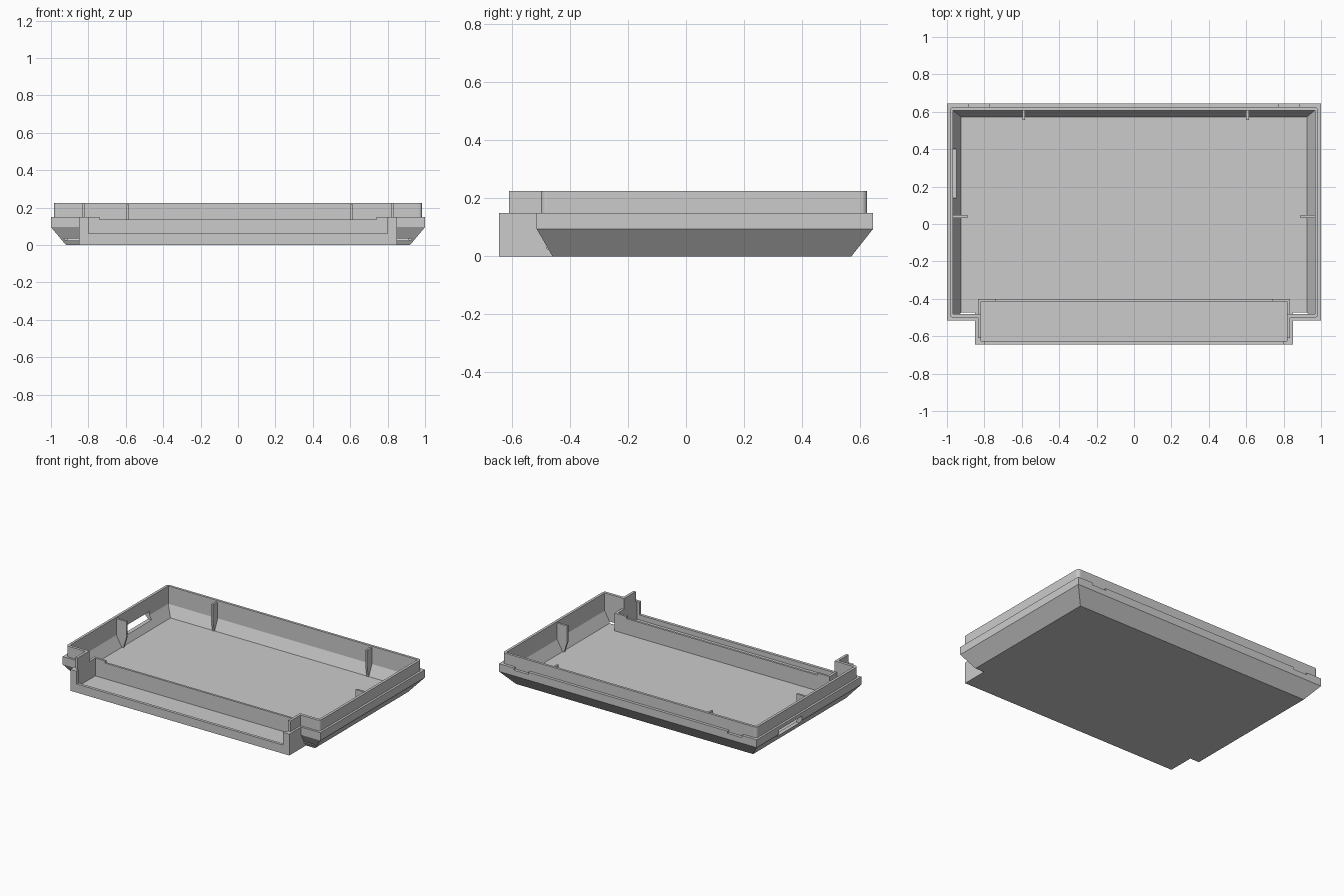
import bpy, bmesh

cube = bpy.data.objects.get("Cube")
if cube:
    bpy.data.objects.remove(cube, do_unlink=True)

grey = bpy.data.materials.new("light_grey_plastic")
grey.use_nodes = True
grey.diffuse_color = (0.6, 0.6, 0.6, 1)
grey.node_tree.nodes["Principled BSDF"].inputs["Base Color"].default_value = (0.6, 0.6, 0.6, 1)


def finish(name, bm):
    bmesh.ops.recalc_face_normals(bm, faces=bm.faces)
    mesh = bpy.data.meshes.new(name)
    bm.to_mesh(mesh)
    bm.free()
    mesh.materials.append(grey)
    obj = bpy.data.objects.new(name, mesh)
    bpy.context.collection.objects.link(obj)
    return obj


def loft(name, sections):
    """Stack outlines, each given as (z, points), into a closed solid."""
    bm = bmesh.new()
    rings = [[bm.verts.new((x, y, z)) for x, y in pts] for z, pts in sections]
    n = len(rings[0])
    for low, high in zip(rings, rings[1:]):
        for i in range(n):
            j = (i + 1) % n
            bm.faces.new((low[i], low[j], high[j], high[i]))
    bm.faces.new(rings[0][::-1])
    bm.faces.new(rings[-1])
    return finish(name, bm)


def rect(x0, x1, y0, y1):
    return [(x0, y0), (x1, y0), (x1, y1), (x0, y1)]


def box(name, x0, x1, y0, y1, z0, z1):
    return loft(name, [(z0, rect(x0, x1, y0, y1)), (z1, rect(x0, x1, y0, y1))])


def combine(target, tool, operation):
    """Apply a boolean and discard the tool."""
    mod = target.modifiers.new("bool", 'BOOLEAN')
    mod.object, mod.operation, mod.solver = tool, operation, 'EXACT'
    graph = bpy.context.evaluated_depsgraph_get()
    mesh = bpy.data.meshes.new_from_object(target.evaluated_get(graph))
    target.modifiers.clear()
    target.data = mesh
    bpy.data.objects.remove(tool, do_unlink=True)


# Tray body with sloped lower sides, and the square front box
rim = rect(-1, 1, -0.515, 0.645)
shell = loft("tray_shell", [(0, rect(-0.92, 0.92, -0.46, 0.57)), (0.095, rim), (0.15, rim)])
combine(shell, box("front_box", -0.85, 0.85, -0.645, -0.40, 0, 0.15), 'UNION')

# Shallow notches in the back of the rim
for s in (-1, 1):
    x0, x1 = sorted((s * 0.772, s * 0.885))
    combine(shell, box("notch", x0, x1, 0.6, 0.7, 0.135, 0.2), 'DIFFERENCE')

# Raised inner lip, stepping in around the front box, with rounded corners
half = [(0.835, -0.61), (0.835, -0.50), (0.985, -0.50), (0.985, 0.625)]
outline = half + [(-x, y) for x, y in reversed(half)]
lip = loft("lip", [(0.10, outline), (0.225, outline)])
bm = bmesh.new()
bm.from_mesh(lip.data)
corners = [e for e in bm.edges
           if abs(e.verts[0].co.z - e.verts[1].co.z) > 0.05 and abs(e.verts[0].co.x) > 0.9]
bmesh.ops.bevel(bm, geom=corners, offset=0.02, segments=4, profile=0.5, affect='EDGES')
bm.to_mesh(lip.data)
bm.free()
combine(shell, lip, 'UNION')

# Hollow the main compartment, then the front compartment and its opening
FLOOR = 0.025
inside = rect(-0.967, 0.967, -0.48, 0.608)
combine(shell, loft("cavity", [(FLOOR, rect(-0.925, 0.925, -0.48, 0.573)),
                               (0.10, inside), (0.3, inside)]), 'DIFFERENCE')
combine(shell, box("front_cavity", -0.817, 0.817, -0.625, -0.45, FLOOR, 0.3), 'DIFFERENCE')
combine(shell, box("front_opening", -0.8, 0.8, -0.7, -0.61, 0.06, 0.3), 'DIFFERENCE')

# Slot through the right wall
combine(shell, box("slot", -1.1, -0.93, 0.14, 0.40, 0.07, 0.125), 'DIFFERENCE')

# Divider between compartments, with a lowered middle and short side returns
divider = box("divider_wall", -0.835, 0.835, -0.415, -0.40, 0.015, 0.15)
combine(divider, box("dip", -0.74, 0.74, -0.5, -0.3, 0.135, 0.2), 'DIFFERENCE')
for s, side in ((-1, "right"), (1, "left")):
    x0, x1 = sorted((s * 0.817, s * 0.835))
    box(side + "_divider_return", x0, x1, -0.49, -0.414, 0.015, 0.15)

# Support ribs on the back and side walls
for x, side in ((-0.59, "right"), (0.607, "left")):
    box(side + "_back_rib", x - 0.007, x + 0.007, 0.555, 0.615, 0.10, 0.215)
    loft(side + "_back_rib_foot", [(0.02, rect(x - 0.007, x + 0.007, 0.57, 0.58)),
                                   (0.10, rect(x - 0.007, x + 0.007, 0.555, 0.615))])
for s, side in ((-1, "right"), (1, "left")):
    x0, x1 = sorted((s * 0.89, s * 0.975))
    f0, f1 = sorted((s * 0.915, s * 0.93))
    box(side + "_side_rib", x0, x1, 0.033, 0.047, 0.10, 0.215)
    loft(side + "_side_rib_foot", [(0.02, rect(f0, f1, 0.033, 0.047)),
                                   (0.10, rect(x0, x1, 0.033, 0.047))])
